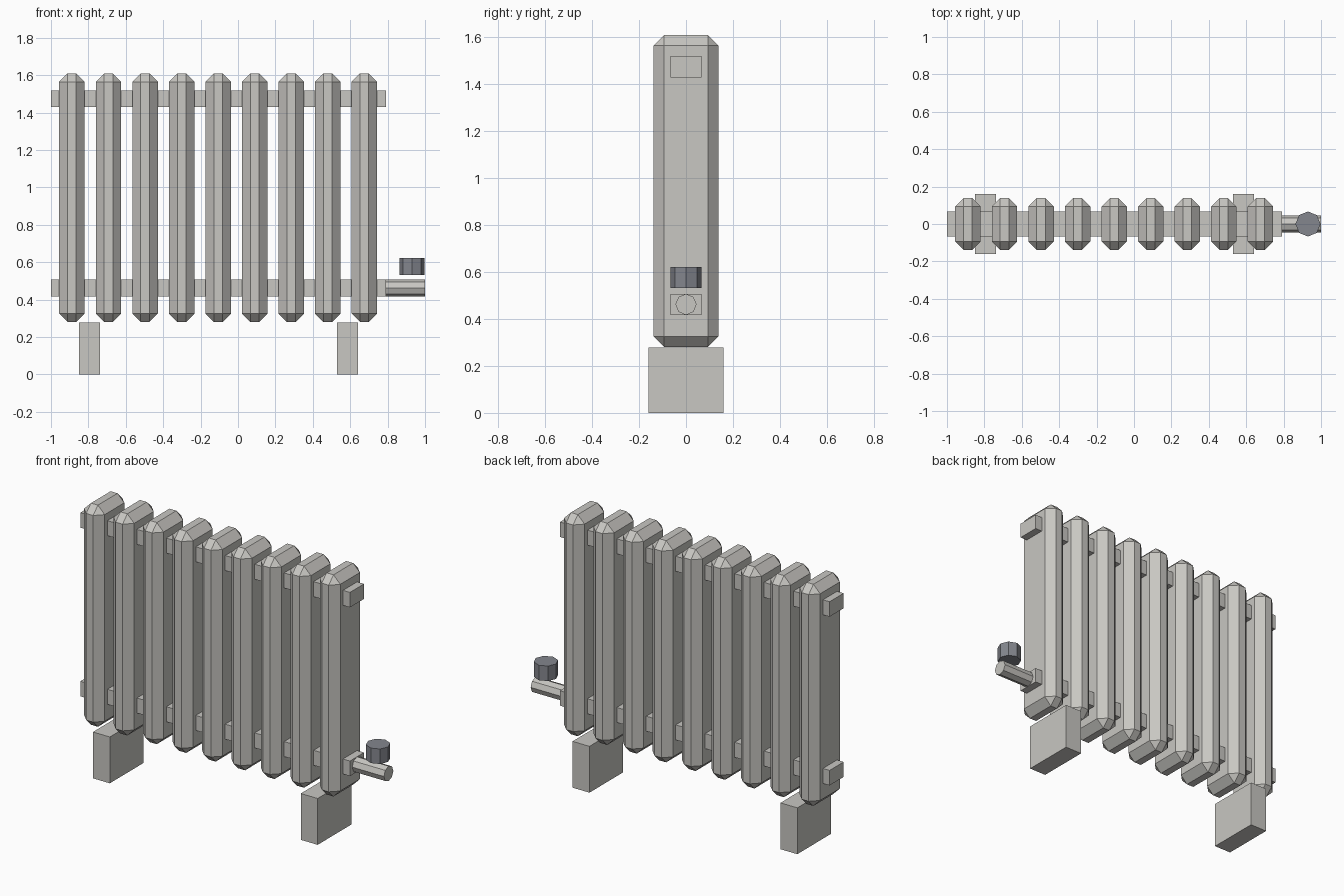
import bpy
from math import pi

cube = bpy.data.objects.get("Cube")
if cube:
    bpy.data.objects.remove(cube, do_unlink=True)


def make_material(name, rgb):
    mat = bpy.data.materials.new(name)
    mat.use_nodes = True
    colour = (*rgb, 1.0)
    mat.diffuse_color = colour
    mat.node_tree.nodes["Principled BSDF"].inputs["Base Color"].default_value = colour
    return mat


ENAMEL = make_material("warm grey enamel", (0.58, 0.57, 0.54))
DARK = make_material("dark slate plastic", (0.23, 0.24, 0.27))


def box(name, low, high, mat, bevel=0):
    """Box spanning two corners, optionally with chamfered edges."""
    centre = [(a + b) / 2 for a, b in zip(low, high)]
    bpy.ops.mesh.primitive_cube_add(size=1, location=centre)
    obj = bpy.context.object
    obj.name = name
    obj.scale = [b - a for a, b in zip(low, high)]
    bpy.ops.object.transform_apply(location=False, rotation=False, scale=True)
    obj.data.materials.append(mat)
    if bevel:
        mod = obj.modifiers.new("chamfer", 'BEVEL')
        mod.width = bevel
        mod.segments = 1
    return obj


def octagon_rod(name, radius, length, centre, mat, rotation=(0, 0, 0)):
    bpy.ops.mesh.primitive_cylinder_add(
        vertices=8, radius=radius, depth=length, location=centre, rotation=rotation)
    obj = bpy.context.object
    obj.name = name
    obj.data.materials.append(mat)
    return obj


# Chamfered radiator columns
COLUMNS = 9
for i in range(COLUMNS):
    x = -0.888 + i * 0.1955
    box(f"column_{i + 1}", (x - 0.068, -0.138, 0.28), (x + 0.068, 0.138, 1.61),
        ENAMEL, bevel=0.045)

# Horizontal headers joining the columns
for name, z in (("lower_header", 0.462), ("upper_header", 1.474)):
    box(name, (-1, -0.067, z - 0.045), (0.79, 0.067, z + 0.045), ENAMEL)

# Feet
for name, x in (("right_foot", -0.795), ("left_foot", 0.585)):
    box(name, (x - 0.056, -0.16, 0), (x + 0.056, 0.16, 0.278), ENAMEL)

# Valve pipe and hand wheel
octagon_rod("valve_pipe", 0.045, 0.22, (0.89, 0, 0.462), ENAMEL, (0, pi / 2, 0))
octagon_rod("valve_wheel", 0.067, 0.09, (0.93, 0, 0.577), DARK)
